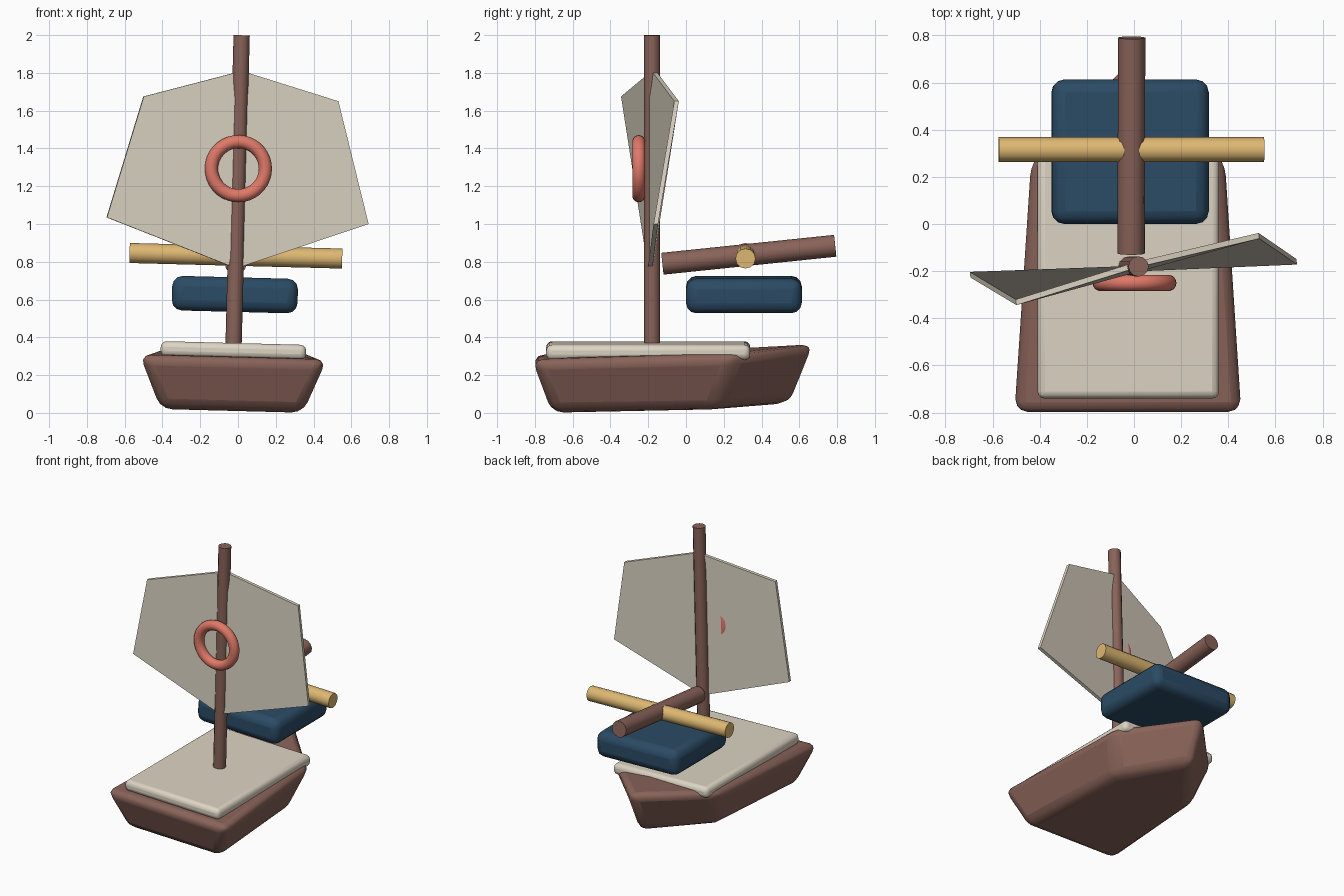
import bpy, bmesh, math
from mathutils import Matrix, Vector

if "Cube" in bpy.data.objects:
    bpy.data.objects.remove(bpy.data.objects["Cube"])

# slight sideways list shared by the hull, spars and cushion
LIST = Matrix.Translation((-0.033, 0, 0)) @ Matrix.Rotation(math.radians(1.5), 4, 'Y')


def material(name, rgb):
    m = bpy.data.materials.new(name)
    m.diffuse_color = (*rgb, 1)
    m.use_nodes = True
    m.node_tree.nodes["Principled BSDF"].inputs["Base Color"].default_value = m.diffuse_color
    return m


WOOD = material("brown wood", (0.25, 0.125, 0.10))
CREAM = material("cream", (0.72, 0.66, 0.55))
BLUE = material("navy", (0.024, 0.07, 0.13))
GOLD = material("straw yellow", (0.73, 0.48, 0.17))
CORAL = material("coral red", (0.74, 0.19, 0.14))


def finish(name, bm, mat, matrix=LIST, bevel=0, segments=3, thick=0, smooth=True):
    bmesh.ops.recalc_face_normals(bm, faces=bm.faces)
    me = bpy.data.meshes.new(name)
    bm.to_mesh(me)
    bm.free()
    me.materials.append(mat)
    me.transform(matrix)
    ob = bpy.data.objects.new(name, me)
    bpy.context.collection.objects.link(ob)
    if thick:
        mod = ob.modifiers.new("thickness", 'SOLIDIFY')
        mod.thickness, mod.offset = thick, 0
    if bevel:
        mod = ob.modifiers.new("rounding", 'BEVEL')
        mod.width, mod.segments = bevel, segments
        mod.limit_method = 'NONE'
    if smooth:
        bpy.ops.object.select_all(action='DESELECT')
        bpy.context.view_layer.objects.active = ob
        ob.select_set(True)
        bpy.ops.object.shade_smooth_by_angle(angle=math.radians(35))
    return ob


def box(name, lo, hi, mat, bevel):
    lo, hi = Vector(lo), Vector(hi)
    bm = bmesh.new()
    bmesh.ops.create_cube(bm, size=1)
    for v in bm.verts:
        v.co = (lo + hi) / 2 + v.co * (hi - lo)
    return finish(name, bm, mat, bevel=bevel)


def pole(name, a, b, r, mat, sides=12):
    a, b = Vector(a), Vector(b)
    bm = bmesh.new()
    turn = (b - a).to_track_quat('Z', 'Y').to_matrix().to_4x4()
    bmesh.ops.create_cone(bm, cap_ends=True, segments=sides, radius1=r, radius2=r,
                          depth=(b - a).length,
                          matrix=Matrix.Translation((a + b) / 2) @ turn)
    return finish(name, bm, mat)


# hull: five-sided plan, wide stern in front and pointed bow behind
bm = bmesh.new()
rings = []
for half_stern, y_stern, z_stern, half_mid, y_mid, z_mid, y_bow, z_bow in (
        (0.38, -0.71, 0.01, 0.33, 0.15, 0.02, 0.58, 0.055),
        (0.50, -0.815, 0.295, 0.43, 0.27, 0.32, 0.70, 0.37)):
    rings.append([bm.verts.new(p) for p in (
        (-half_stern, y_stern, z_stern), (half_stern, y_stern, z_stern),
        (half_mid, y_mid, z_mid), (0, y_bow, z_bow), (-half_mid, y_mid, z_mid))])
for i in range(5):
    j = (i + 1) % 5
    bm.faces.new((rings[0][i], rings[0][j], rings[1][j], rings[1][i]))
bm.faces.new(rings[0])
bm.faces.new(rings[1])
finish("hull", bm, WOOD, bevel=0.06)

# deck and floating cushion
box("deck", (-0.385, -0.74, 0.29), (0.385, 0.34, 0.37), CREAM, 0.03)
box("cushion", (-0.333, 0, 0.535), (0.333, 0.613, 0.718), BLUE, 0.055)

# spars
pole("mast", (0, -0.18, 0.33), (0, -0.18, 2.0), 0.043, WOOD)
pole("boom", (0, -0.125, 0.79), (0, 0.79, 0.885), 0.058, WOOD)
pole("crossbar", (-0.563, 0.315, 0.832), (0.563, 0.315, 0.832), 0.053, GOLD)

# sail: one warped six-sided sheet through the mast
bm = bmesh.new()
outline = [(0.02, -0.17, 1.81), (-0.5, -0.332, 1.675), (-0.695, -0.215, 1.035),
           (-0.01, -0.19, 0.765), (0.69, -0.16, 1.0), (0.53, -0.05, 1.65)]
bm.faces.new([bm.verts.new(p) for p in outline])
finish("sail", bm, CREAM, Matrix(), thick=0.024, smooth=False)

# life ring in front of the mast
bm = bmesh.new()
N, M = 36, 14
R, r = 0.143, 0.035
loops = []
for i in range(N):
    a = 2 * math.pi * i / N
    loops.append([bm.verts.new(((R + r * math.cos(b)) * math.cos(a), r * math.sin(b),
                                (R + r * math.cos(b)) * math.sin(a)))
                  for b in (2 * math.pi * k / M for k in range(M))])
for i in range(N):
    p, q = loops[i], loops[(i + 1) % N]
    for k in range(M):
        n = (k + 1) % M
        bm.faces.new((p[k], q[k], q[n], p[n]))
finish("life_ring", bm, CORAL, Matrix.Translation((0.002, -0.25, 1.293)))
